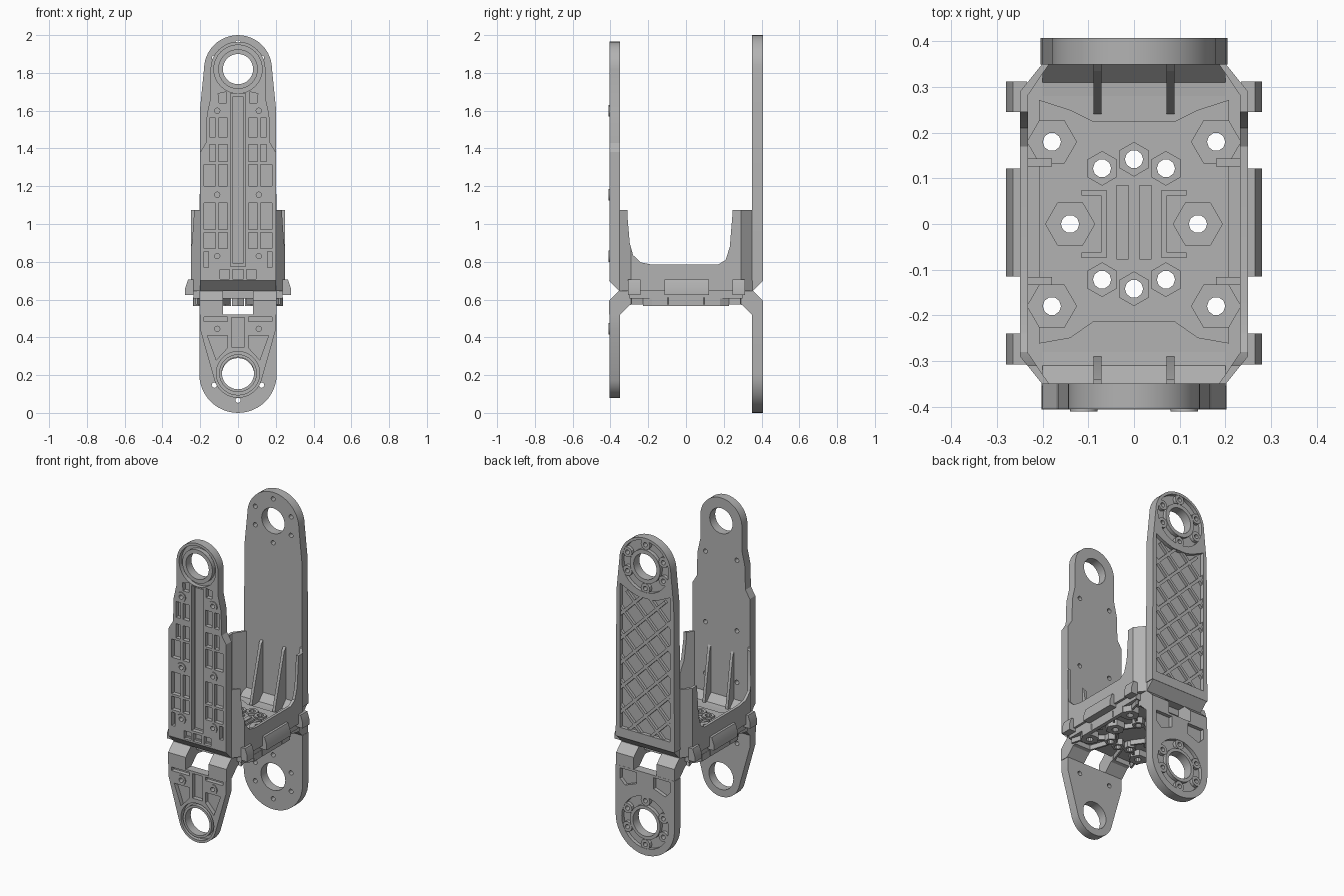
import bpy, bmesh
from math import sin, cos, pi, radians
from mathutils import Vector

cube = bpy.data.objects.get("Cube")
if cube:
    bpy.data.objects.remove(cube, do_unlink=True)

grey = bpy.data.materials.new("plain_grey")
grey.use_nodes = True
grey.diffuse_color = (0.45, 0.45, 0.45, 1)
grey.node_tree.nodes["Principled BSDF"].inputs["Base Color"].default_value = (0.45, 0.45, 0.45, 1)
parts = []


# ---- outline helpers: every loop is a list of 2D points ----
def arc(cx, cy, r, a0, a1, n=24):
    return [(cx + r * cos(radians(a0 + (a1 - a0) * i / n)),
             cy + r * sin(radians(a0 + (a1 - a0) * i / n))) for i in range(n + 1)]


def circle(cx, cy, r, n=32, turn=0):
    return arc(cx, cy, r, turn, turn + 360, n)[:-1]


def rect(x0, x1, y0, y1):
    return [(x0, y0), (x1, y0), (x1, y1), (x0, y1)]


def flip(loop):
    return [(-x, y) for x, y in loop]


def bar(a, b, width):
    a, b = Vector(a), Vector(b)
    side = (b - a).normalized().orthogonal() * width / 2
    return [tuple(p) for p in (a - side, b - side, b + side, a + side)]


# Fills nested loops (inner ones become openings) and gives them thickness
def layer(name, loops, lo, hi, plane="xz"):
    curve = bpy.data.curves.new(name, "CURVE")
    curve.dimensions = "2D"
    curve.fill_mode = "BOTH"
    curve.extrude = (hi - lo) / 2
    for loop in loops:
        spline = curve.splines.new("POLY")
        spline.points.add(len(loop) - 1)
        for point, (u, v) in zip(spline.points, loop):
            point.co = (u, v, 0, 1)
        spline.use_cyclic_u = True
    temp = bpy.data.objects.new("temp", curve)
    bpy.context.collection.objects.link(temp)
    deps = bpy.context.evaluated_depsgraph_get()
    mesh = bpy.data.meshes.new_from_object(temp.evaluated_get(deps))
    bpy.data.objects.remove(temp)
    bpy.data.curves.remove(curve)
    mesh.name = name
    bm = bmesh.new()
    bm.from_mesh(mesh)
    mid = (lo + hi) / 2
    for v in bm.verts:
        a, b, c = v.co
        c += mid
        v.co = {"xz": (a, c, b), "yz": (c, a, b), "xy": (a, b, c)}[plane]
    bmesh.ops.remove_doubles(bm, verts=bm.verts, dist=1e-5)
    bmesh.ops.recalc_face_normals(bm, faces=bm.faces)
    bm.to_mesh(mesh)
    bm.free()
    mesh.materials.clear()
    mesh.materials.append(grey)
    obj = bpy.data.objects.new(name, mesh)
    bpy.context.collection.objects.link(obj)
    parts.append(obj)
    return obj


# ---- front arm, upper: thin web, pocketed face, screw bosses ----
TOP, LOW = 1.82, 0.205
side = [(.2, .7), (.2, 1.38), (.17, 1.43), (.165, 1.58), (.145, 1.67)]
outline = side + arc(0, TOP, .145, 0, 180) + flip(side)[::-1]
screws = [(s * .11, z) for s in (1, -1) for z in (.83, 1.155, 1.6)]
screw_holes = [circle(x, z, .014, 12) for x, z in screws]
layer("front_arm_web", [outline, circle(0, TOP, .08)] + screw_holes, -.378, -.35)
pockets = [rect(-.04, .04, .775, 1.69), rect(-.03, .03, .71, .76)]
for z0, z1 in ((.87, .955), (.97, 1.11), (1.2, 1.315), (1.33, 1.42), (1.46, 1.56)):
    wide = .18 if z1 < 1.4 else .15
    for loop in (rect(.055, .102, z0, z1), rect(.118, wide, z0, z1)):
        pockets += [loop, flip(loop)]
for loop in (rect(.045, .095, .71, .76), rect(.155, .18, .77, .855),
             [(.06, 1.64), (.1, 1.64), (.105, 1.69), (.06, 1.7)]):
    pockets += [loop, flip(loop)]
rings = [circle(0, TOP, r) for r in (.08, .105, .128)]
layer("front_arm_face", [outline] + rings + pockets + screw_holes, -.405, -.378)
layer("front_arm_spine", [rect(-.028, .028, .79, 1.675)], -.388, -.375)
for x, z in screws:
    layer("front_arm_boss", [circle(x, z, .03, 16), circle(x, z, .014, 12)], -.411, -.38)

# ---- front arm, lower ----
outline = arc(0, .21, .13, 197, 343) + [(.2, .44), (.2, .52), (-.2, .52), (-.2, .44)]
screws = [(.11, .445), (-.11, .445)]
screw_holes = [circle(x, z, .014, 12) for x, z in screws]
layer("lower_front_web", [outline, circle(0, .21, .085)] + screw_holes, -.378, -.35)
pockets = [rect(-.035, .035, .35, .505)]
for loop in ([(.055, .345), (.115, .28), (.162, .41), (.055, .41)], rect(.055, .18, .485, .507)):
    pockets += [loop, flip(loop)]
rings = [circle(0, .21, r) for r in (.085, .1, .115)]
layer("lower_front_face", [outline] + rings + pockets + screw_holes, -.405, -.378)
for x, z in screws:
    layer("lower_front_boss", [circle(x, z, .03, 16), circle(x, z, .014, 12)], -.411, -.38)


# ---- rear arm: web, rim and hub with six screw bosses ----
def rear_arm(name, outline, cz, hole, pockets):
    spots = [(.138 * cos(radians(a)), cz + .138 * sin(radians(a))) for a in (90, 270, 25, -25, 155, 205)]
    drilled = [circle(x, z, .014, 12) for x, z in spots]
    layer(name + "_web", [outline, circle(0, cz, hole)] + drilled, .35, .385)
    rings = [circle(0, cz, r) for r in (hole, .105, .163)]
    layer(name + "_face", [outline] + rings + pockets, .385, .408)
    for x, z in spots:
        layer(name + "_boss", [circle(x, z, .032, 12), circle(x, z, .014, 12)], .385, .406)


side = [(.205, .7), (.2, 1.62)]
corner = [(.175, .76), (.175, 1.67), (.1, 1.635), (.05, 1.62)]
rear_arm("rear_arm", side + arc(0, TOP, .18, 0, 180) + flip(side)[::-1], TOP, .08,
         [corner + flip(corner)[::-1]])
pocket = [(.06, .435), (.14, .405), (.175, .44), (.175, .505), (.06, .505)]
rear_arm("lower_rear_arm", arc(0, LOW, .205, 180, 360) + [(.205, .52), (-.205, .52)], LOW, .085,
         [pocket, flip(pocket)])

# Diagonal lattice ribs, clipped to the recess of the rear arm
for s in (1, -1):
    for i in range(7):
        mid = .72 + i * .155
        x0 = max(-.18, .75 - mid)
        x1 = min(.18, 1.63 - mid)
        if x1 - x0 > .04:
            layer("lattice_rib", [bar((s * x0, mid + x0), (s * x1, mid + x1), .018)], .384, .402)

# ---- bends joining the arms to the bases ----
for s in (1, -1):
    upper = [(.407, .7), (.352, .645), (.28, .645), (.28, .675), (.31, .677), (.35, .72), (.385, .72), (.385, .7)]
    lower = [(.407, .52), (.407, .595), (.355, .645), (.28, .645), (.28, .575), (.3, .57), (.35, .52)]
    upper = [(s * y, z) for y, z in upper]
    lower = [(s * y, z) for y, z in lower]
    layer("upper_bend", [upper], -.2, .2, "yz")
    for x0, x1 in ((-.203, -.08), (.08, .203)):
        layer("lower_bend", [lower], x0, x1, "yz")
    # Tall gussets inside the arms
    if s > 0:
        gusset = [(.352, .67), (.24, .67), (.25, .72), (.335, 1.03), (.352, 1.05)]
    else:
        gusset = [(-.352, .67), (-.29, .67), (-.3, .74), (-.34, 1.0), (-.352, 1.02)]
    for x in (-.08, .08):
        layer("gusset", [gusset], x - .009, x + .009, "yz")

# ---- drilled bases with hexagonal bosses ----
big = [(sx * .18, sy * .18) for sx in (1, -1) for sy in (1, -1)] + [(.14, 0), (-.14, 0)]
small = [(x, s * y) for s in (1, -1) for x, y in ((0, .142), (.07, .122), (-.07, .122))]
drilled = [circle(x, y, .02, 10) for x, y in big + small]
quarter = [(.2, -.35), (.245, -.29), (.245, .29), (.2, .35)]
layer("upper_floor", [quarter + flip(quarter)[::-1]] + drilled, .645, .675, "xy")
layer("lower_floor", [rect(-.235, .235, -.3, .3)] + drilled, .605, .645, "xy")
pad = [(.09, -.215), (.14, -.25), (.208, -.262), (.208, .272), (.14, .25), (.09, .225)]
layer("floor_pad", [pad + flip(pad)[::-1]] + drilled, .675, .687, "xy")
for spots, r in ((big, .055), (small, .038)):
    for x, y in spots:
        loops = [circle(x, y, r, 6, 0 if r > .05 else 30), circle(x, y, .02, 10)]
        layer("hex_boss", loops, .675, .7, "xy")
        layer("under_boss", loops, .567, .61, "xy")
for s in (1, -1):
    layer("floor_strip", [rect(s * .025 - .013, s * .025 + .013, -.078, .085)], .68, .695, "xy")
    ridge = [(s * x, y) for x, y in ((.06, -.075), (.115, -.075), (.115, -.063), (.072, -.063),
                                    (.072, .063), (.115, .063), (.115, .075), (.06, .075))]
    layer("floor_ridge", [ridge], .68, .7, "xy")
    for y in (-.125, .135):
        layer("side_rib", [rect(*sorted((s * .18, s * .235)), y - .009, y + .009)], .67, .73, "xy")
    # Radiating ribs on the underside
    for t in (1, -1):
        for a, b in (((.19, .05), (.235, .1)), ((.1, .14), (.14, .17)), ((.05, .17), (.09, .29)),
                     ((.2, .22), (.22, .29)), ((.05, .09), (.1, .02))):
            ends = [(s * x, t * y) for x, y in (a, b)]
            layer("under_rib", [bar(*ends, .012)], .575, .61, "xy")
    layer("under_rail", [rect(*sorted((s * .213, s * .237)), -.18, .18)], .567, .61, "xy")

# ---- side walls with a rounded cut-out, and their outer clips ----
swoop = [(-.31, 1.2), (-.31, 1.04), (-.298, .9), (-.28, .835), (-.24, .797), (-.18, .785),
         (.17, .785), (.21, .81), (.232, .88), (.245, 1.04), (.245, 1.2)]
cutter = layer("wall_cutter", [swoop], -.5, .5, "yz")
parts.remove(cutter)
cutter.hide_render = True
for s in (1, -1):
    band = [(.2, -.352), (.25, -.29), (.25, .29), (.2, .352), (.185, .352), (.232, .283),
            (.232, -.283), (.185, -.352)]
    wall = layer("side_wall", [[(s * x, y) for x, y in band]], .645, 1.075, "xy")
    cut = wall.modifiers.new("cut", "BOOLEAN")
    cut.object = cutter
    cut.operation = "DIFFERENCE"
    cut.solver = "EXACT"
    deps = bpy.context.evaluated_depsgraph_get()
    mesh = bpy.data.meshes.new_from_object(wall.evaluated_get(deps))
    wall.modifiers.clear()
    wall.data = mesh
    clip = [(.235, .625), (.28, .625), (.28, .66), (.265, .705), (.235, .705)]
    for y0, y1 in ((-.308, -.24), (-.115, .122), (.245, .312)):
        layer("side_clip", [[(s * x, z) for x, z in clip]], y0, y1)
bpy.data.objects.remove(cutter, do_unlink=True)

# ---- smooth the round edges, keep the corners sharp ----
bpy.ops.object.select_all(action="DESELECT")
for obj in parts:
    obj.select_set(True)
bpy.context.view_layer.objects.active = parts[0]
bpy.ops.object.shade_smooth_by_angle(angle=radians(25))
